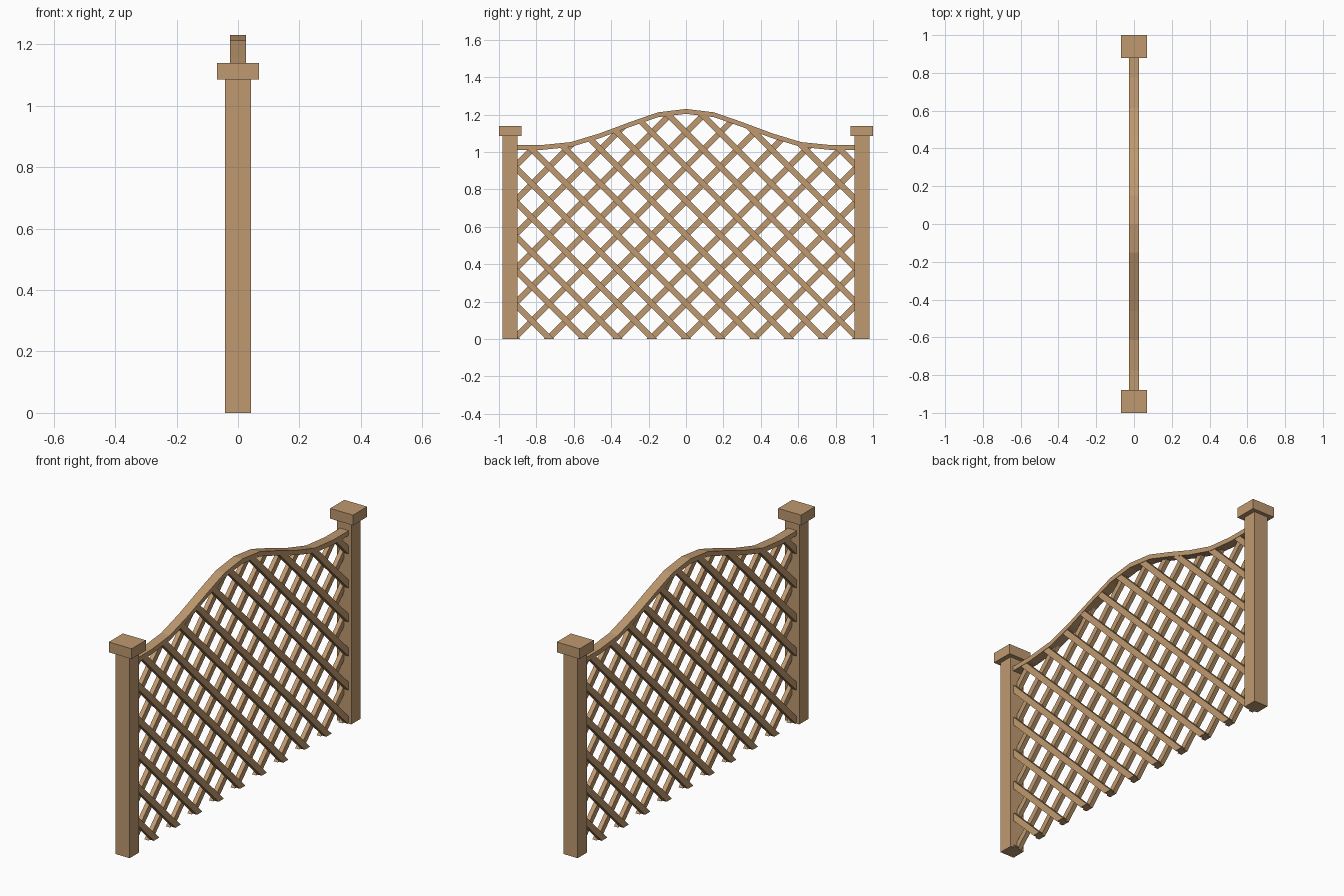
import bpy, bmesh

if "Cube" in bpy.data.objects:
    bpy.data.objects.remove(bpy.data.objects["Cube"])

wood = bpy.data.materials.new("wood")
wood.diffuse_color = (0.52, 0.32, 0.16, 1)
wood.use_nodes = True
wood.node_tree.nodes["Principled BSDF"].inputs["Base Color"].default_value = wood.diffuse_color


def finish(name, bm):
    bmesh.ops.recalc_face_normals(bm, faces=bm.faces)
    me = bpy.data.meshes.new(name)
    bm.to_mesh(me)
    bm.free()
    me.materials.append(wood)
    bpy.context.collection.objects.link(bpy.data.objects.new(name, me))


def prism(bm, pts, x0, x1):
    """Extrude a (y, z) outline from x0 to x1."""
    a = [bm.verts.new((x0, y, z)) for y, z in pts]
    b = [bm.verts.new((x1, y, z)) for y, z in pts]
    n = len(pts)
    bm.faces.new(a)
    bm.faces.new(b[::-1])
    for i in range(n):
        j = (i + 1) % n
        bm.faces.new((a[i], a[j], b[j], b[i]))


def block(name, y0, y1, z0, z1, half_x):
    bm = bmesh.new()
    prism(bm, [(y0, z0), (y1, z0), (y1, z1), (y0, z1)], -half_x, half_x)
    finish(name, bm)


# Posts and caps
for side, s in (("left", -1), ("right", 1)):
    block(side + "_post", s * 0.902, s * 0.98, 0, 1.085, 0.042)
    block(side + "_post_cap", s * 0.88, s * 1.0, 1.085, 1.14, 0.068)

# Arched top rail
half = [(0, 1.23), (0.15, 1.212), (0.305, 1.158), (0.46, 1.10),
        (0.615, 1.053), (0.775, 1.037), (0.905, 1.037)]
top = [(-y, z) for y, z in half[:0:-1]] + half
THICK = 0.026
bm = bmesh.new()
prism(bm, top + [(y, z - THICK) for y, z in reversed(top)], -0.026, 0.026)
finish("top_rail", bm)


def rail_mid(y):
    y = max(-0.905, min(0.905, y))
    for (y0, z0), (y1, z1) in zip(top, top[1:]):
        if y <= y1:
            return z0 + (z1 - z0) * (y - y0) / (y1 - y0) - THICK / 2
    return top[-1][1] - THICK / 2


def meet_rail(c, s):
    """Where the slat edge y = c + s*z reaches the rail."""
    z = 1.1
    for _ in range(40):
        z = rail_mid(c + s * z)
    return c + s * z, z


# Two layers of diagonal slats, trimmed to the panel
STEP, HW = 0.183, 0.0226
for name, s, x0, x1 in (("front_slats", -1, 0, 0.024), ("back_slats", 1, -0.024, 0)):
    bm = bmesh.new()
    for k in range(-13, 14):
        c = STEP * k - s * 0.006
        lo, hi = c - HW, c + HW
        prism(bm, [(lo - s * 0.1, -0.1), (hi - s * 0.1, -0.1),
                   meet_rail(hi, s), meet_rail(lo, s)], x0, x1)
    for co, no in (((0, 0, 0), (0, 0, -1)), ((0, 0.904, 0), (0, 1, 0)),
                   ((0, -0.904, 0), (0, -1, 0))):
        geom = bm.verts[:] + bm.edges[:] + bm.faces[:]
        bmesh.ops.bisect_plane(bm, geom=geom, plane_co=co, plane_no=no, clear_outer=True)
        edges = [e for e in bm.edges if e.is_boundary]
        bmesh.ops.holes_fill(bm, edges=edges, sides=0)
    finish(name, bm)
